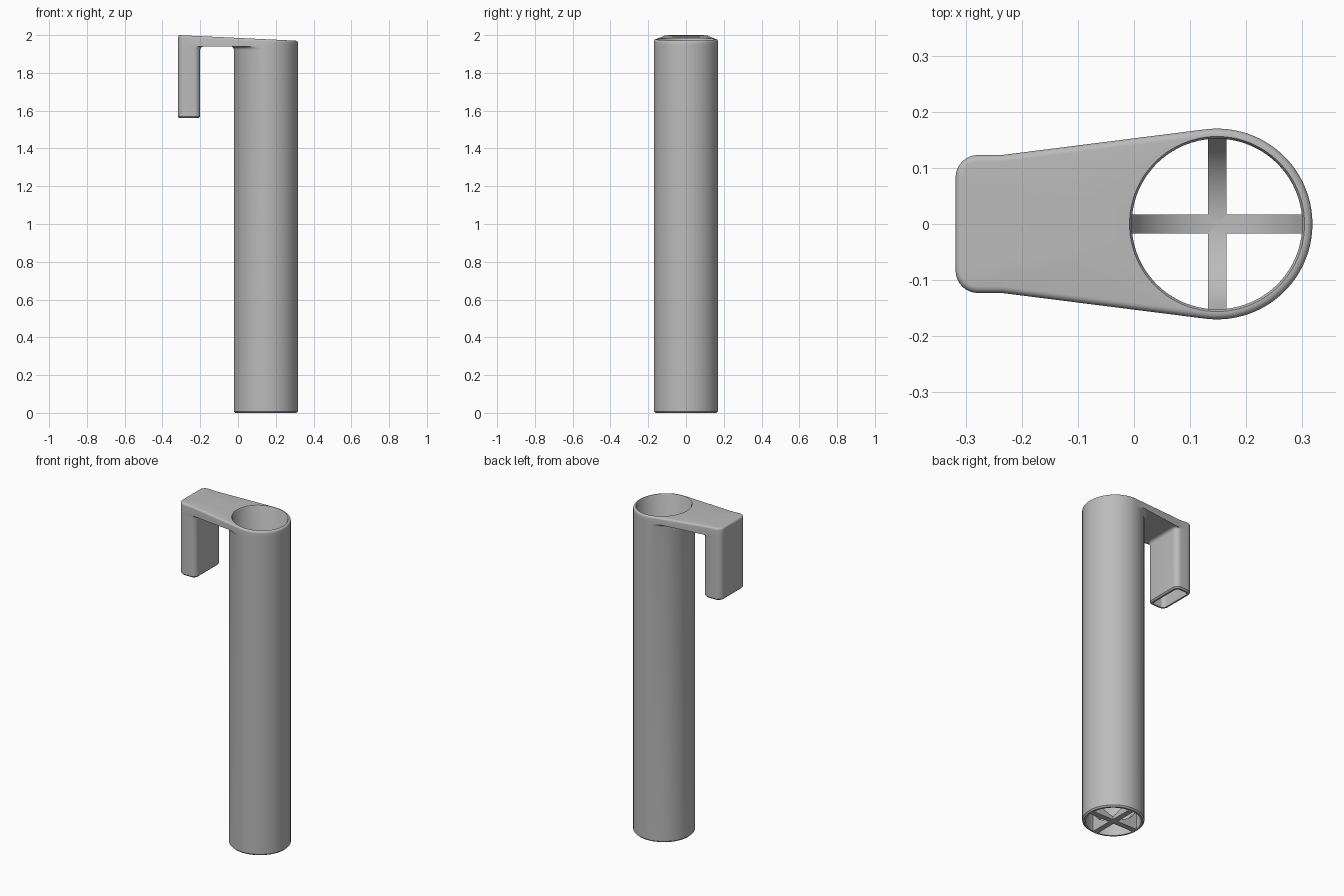
import bpy, bmesh
from math import sin, cos, pi, radians, atan2, sqrt, hypot

cube = bpy.data.objects.get("Cube")
if cube:
    bpy.data.objects.remove(cube)

CX, R, BORE = 0.148, 0.17, 0.152        # tube centre, outer and inner radius
X0, HALF_W, CORNER = -0.318, 0.123, 0.04  # hook back, half width, corner radius
UNDER = 1.94                            # underside of the top plate

grey = bpy.data.materials.new("grey_plastic")
grey.use_nodes = True
colour = (0.5, 0.5, 0.5, 1)
grey.diffuse_color = colour
grey.node_tree.nodes["Principled BSDF"].inputs["Base Color"].default_value = colour


def finish(name, bm):
    bmesh.ops.remove_doubles(bm, verts=bm.verts[:], dist=1e-5)
    bmesh.ops.recalc_face_normals(bm, faces=bm.faces[:])
    mesh = bpy.data.meshes.new(name)
    bm.to_mesh(mesh)
    bm.free()
    mesh.materials.append(grey)
    obj = bpy.data.objects.new(name, mesh)
    bpy.context.collection.objects.link(obj)
    bpy.ops.object.select_all(action='DESELECT')
    obj.select_set(True)
    bpy.context.view_layer.objects.active = obj
    bpy.ops.object.shade_smooth_by_angle(angle=radians(35))
    return obj


def skin(name, rings):
    """Bridge equal rings of points into one closed hollow solid."""
    bm = bmesh.new()
    loops = [[bm.verts.new(p) for p in ring] for ring in rings]
    n = len(loops[0])
    for a, b in zip(loops, loops[1:] + loops[:1]):
        for i in range(n):
            j = (i + 1) % n
            bm.faces.new((a[i], a[j], b[j], b[i]))
    return finish(name, bm)


def arc(cx, cy, r, start, end, steps):
    return [(cx + r * cos(radians(start + (end - start) * k / steps)),
             cy + r * sin(radians(start + (end - start) * k / steps)))
            for k in range(steps + 1)]


def line(p, q, steps):
    """Points strictly between p and q."""
    return [(p[0] + (q[0] - p[0]) * k / steps, p[1] + (q[1] - p[1]) * k / steps)
            for k in range(1, steps)]


def plate_outline(inset):
    w, c = HALF_W - inset, CORNER - inset
    cx, cy = X0 + CORNER, HALF_W - CORNER
    round_end = arc(CX, 0, R - inset, -97.3, 97.3, 64)
    upper, lower = arc(cx, cy, c, 90, 180, 8), arc(cx, -cy, c, 180, 270, 8)
    hip, low_hip = (-0.235, w), (-0.235, -w)
    return (round_end + line(round_end[-1], hip, 24) + [hip] + upper
            + line(upper[-1], lower[0], 12) + lower + [low_hip]
            + line(low_hip, round_end[0], 24))


def slope(x):
    return 1.985 - 0.03 * x / 0.636


base = plate_outline(0)
angles = [atan2(y, x - CX) for x, y in base]


def circle(r):
    return [(CX + r * cos(a), r * sin(a)) for a in angles]


def flat(points, z):
    return [(x, y, z) for x, y in points]


def sloped(points, drop):
    return [(x, y, slope(x) - drop) for x, y in points]


def flare(grow, z):
    """Tube ring widened only where the plate overhangs it."""
    return [(CX + r * cos(a), r * sin(a), z) for a, r in
            ((a, min(R + grow, hypot(x - CX, y))) for a, (x, y) in zip(angles, base))]


# Tube and top plate: one continuous skin from bore to rim
rings = [flat(circle(BORE), 0), flat(circle(R - 0.008), 0), flat(circle(R), 0.008)]
FILLET, EDGE = 0.018, 0.012
for k in range(6):
    a = k * pi / 10
    rings.append(flare(FILLET * (1 - cos(a)), UNDER - FILLET * (1 - sin(a))))
rings.append(flat(base, UNDER))
for k in range(6):
    a = k * pi / 10
    rings.append(sloped(plate_outline(EDGE * (1 - cos(a))), EDGE * (1 - sin(a))))
rings.append(sloped(circle(BORE + 0.004), 0))
rings.append(sloped(circle(BORE), 0.006))
skin("tube_and_plate", rings)


# Hollow hook leg, filleted into the plate
def leg_ring(inset, z, grow=0):
    x0, x1, w = X0 + inset, -0.2 - inset + grow, HALF_W - inset
    co, ci = CORNER - inset, 0.032 - inset
    return flat(arc(x1 - ci, w - ci, ci, 0, 90, 8) + arc(x0 + co, w - co, co, 90, 180, 8)
                + arc(x0 + co, co - w, co, 180, 270, 8)
                + arc(x1 - ci, ci - w, ci, 270, 360, 8), z)


leg = [leg_ring(0.018, UNDER), leg_ring(0.018, 1.56), leg_ring(0.008, 1.56),
       leg_ring(0, 1.568)]
for k in range(6):
    a = k * pi / 10
    leg.append(leg_ring(0, UNDER - FILLET * (1 - sin(a)), FILLET * (1 - cos(a))))
skin("hook_leg", leg)


# Crossed bars at the foot of the tube, with a dished top
def cross_bar(name, along_x):
    bm = bmesh.new()
    half, reach, ball, steps = 0.0165, BORE + 0.003, 0.165, 24
    sections = []
    for k in range(steps + 1):
        t = -reach + 2 * reach * k / steps
        top = 0.02 + ball - sqrt(ball * ball - t * t)
        corners = [(-half, 0), (half, 0), (half, top), (-half, top)]
        sections.append([bm.verts.new((CX + t, s, z) if along_x else (CX + s, t, z))
                         for s, z in corners])
    for a, b in zip(sections, sections[1:]):
        for i in range(4):
            j = (i + 1) % 4
            bm.faces.new((a[i], a[j], b[j], b[i]))
    bm.faces.new(sections[0])
    bm.faces.new(sections[-1])
    finish(name, bm)


cross_bar("cross_bar_side", True)
cross_bar("cross_bar_front", False)
